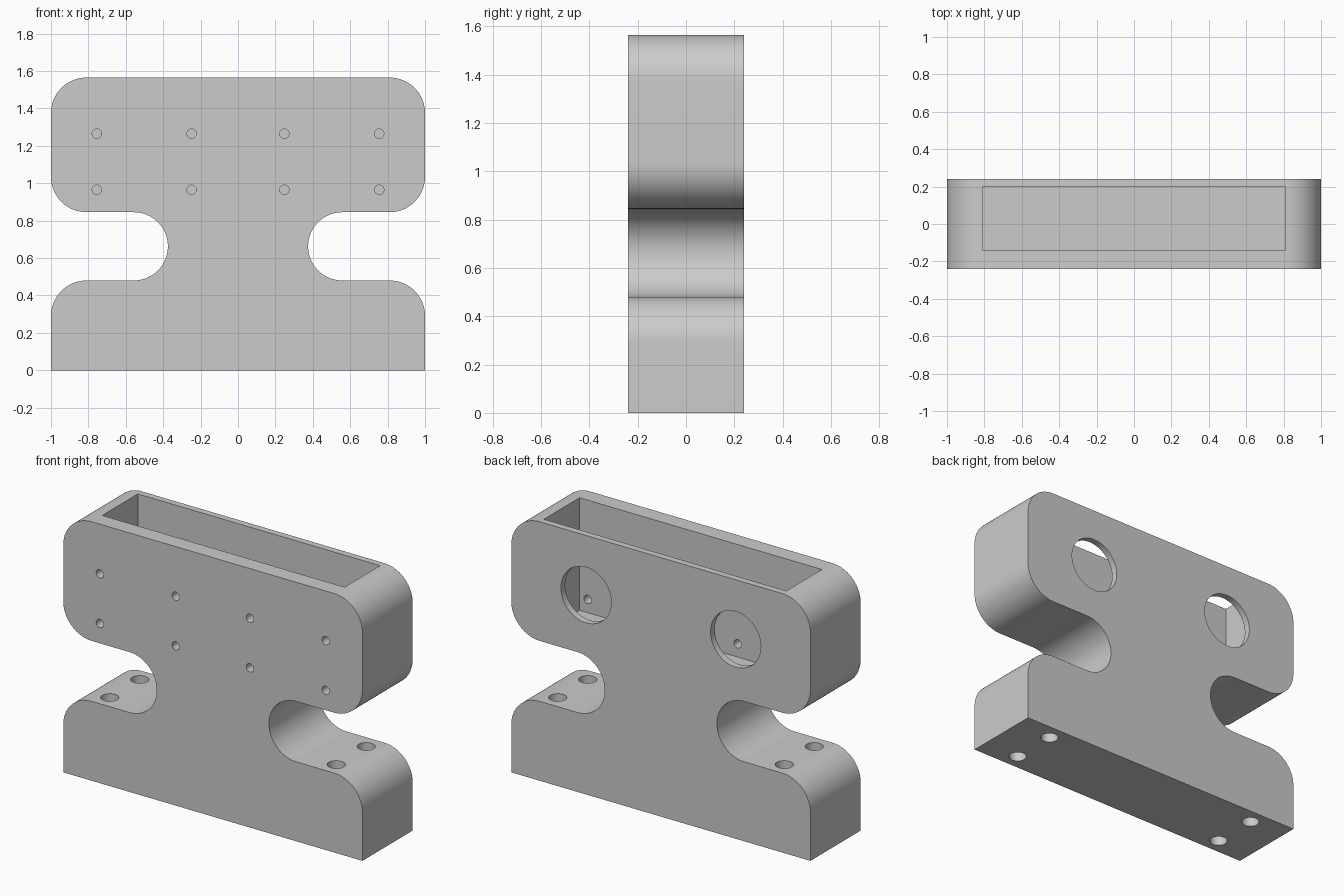
import bpy, bmesh
from math import sin, cos, radians
from mathutils import Matrix, Vector

if "Cube" in bpy.data.objects:
    bpy.data.objects.remove(bpy.data.objects["Cube"], do_unlink=True)

HALF, DEPTH, TOP = 1.0, 0.24, 1.565
BASE_TOP, HEAD_LOW = 0.48, 0.845
FILLET = 0.19
NOTCH = (HEAD_LOW - BASE_TOP) / 2
WAIST = 0.375

grey = bpy.data.materials.new("plain grey")
grey.use_nodes = True
grey.diffuse_color = (0.6, 0.6, 0.6, 1)
grey.node_tree.nodes["Principled BSDF"].inputs["Base Color"].default_value = (0.6, 0.6, 0.6, 1)


def make_object(name, bm):
    bmesh.ops.recalc_face_normals(bm, faces=bm.faces[:])
    mesh = bpy.data.meshes.new(name)
    bm.to_mesh(mesh)
    bm.free()
    mesh.materials.append(grey)
    obj = bpy.data.objects.new(name, mesh)
    bpy.context.collection.objects.link(obj)
    return obj


def arc(cx, cz, r, start, end, steps=20):
    angles = [radians(start + (end - start) * i / steps) for i in range(steps + 1)]
    return [(cx + r * cos(a), cz + r * sin(a)) for a in angles]


def box(bm, low, high):
    low, high = Vector(low), Vector(high)
    place = Matrix.Translation((low + high) / 2) @ Matrix.Diagonal((*(high - low), 1))
    bmesh.ops.create_cube(bm, size=1, matrix=place)


def cylinder(bm, centre, r, length, along_y, sides=32):
    turn = Matrix.Rotation(radians(90), 4, "X") if along_y else Matrix.Identity(4)
    bmesh.ops.create_cone(bm, cap_ends=True, segments=sides, radius1=r, radius2=r,
                          depth=length, matrix=Matrix.Translation(centre) @ turn)


def cut(target, bm):
    cutter = make_object("cutter", bm)
    cutter.hide_render = True
    mod = target.modifiers.new("cut", "BOOLEAN")
    mod.operation, mod.solver, mod.object = "DIFFERENCE", "EXACT", cutter
    bpy.context.view_layer.objects.active = target
    bpy.ops.object.modifier_apply(modifier=mod.name)
    bpy.data.objects.remove(cutter, do_unlink=True)


# Body: right half of the outline, mirrored and extruded front to back
edge = HALF - FILLET
half = [(HALF, 0)]
half += arc(edge, BASE_TOP - FILLET, FILLET, 0, 90)
half += arc(WAIST + NOTCH, BASE_TOP + NOTCH, NOTCH, 270, 90, 40)
half += arc(edge, HEAD_LOW + FILLET, FILLET, -90, 0)
half += arc(edge, TOP - FILLET, FILLET, 0, 90)
outline = half + [(-x, z) for x, z in reversed(half)]

bm = bmesh.new()
face = bm.faces.new([bm.verts.new((x, -DEPTH, z)) for x, z in outline])
extruded = bmesh.ops.extrude_face_region(bm, geom=[face])
moved = [v for v in extruded["geom"] if isinstance(v, bmesh.types.BMVert)]
bmesh.ops.translate(bm, verts=moved, vec=(0, 2 * DEPTH, 0))
body = make_object("bracket_body", bm)

# Open pocket in the head
bm = bmesh.new()
box(bm, (-edge, -0.14, HEAD_LOW + 0.04), (edge, 0.2, TOP + 0.1))
cut(body, bm)

# Two large windows in the thin back wall
bm = bmesh.new()
for x in (-0.5, 0.5):
    cylinder(bm, (x, 0.2, 1.205), 0.168, 0.2, True, 64)
cut(body, bm)

# Two rows of small screw holes in the front wall
bm = bmesh.new()
for x in (-0.755, -0.248, 0.248, 0.755):
    for z in (0.965, 1.265):
        cylinder(bm, (x, -0.2, z), 0.025, 0.2, True)
cut(body, bm)

# Mounting holes through the feet
bm = bmesh.new()
for x in (-0.757, 0.757):
    for y in (-0.143, 0.143):
        cylinder(bm, (x, y, 0.24), 0.05, 0.6, False)
cut(body, bm)

# Smooth curved walls, crisp edges
bpy.ops.object.select_all(action="DESELECT")
body.select_set(True)
bpy.context.view_layer.objects.active = body
bpy.ops.object.shade_smooth_by_angle(angle=radians(30))
